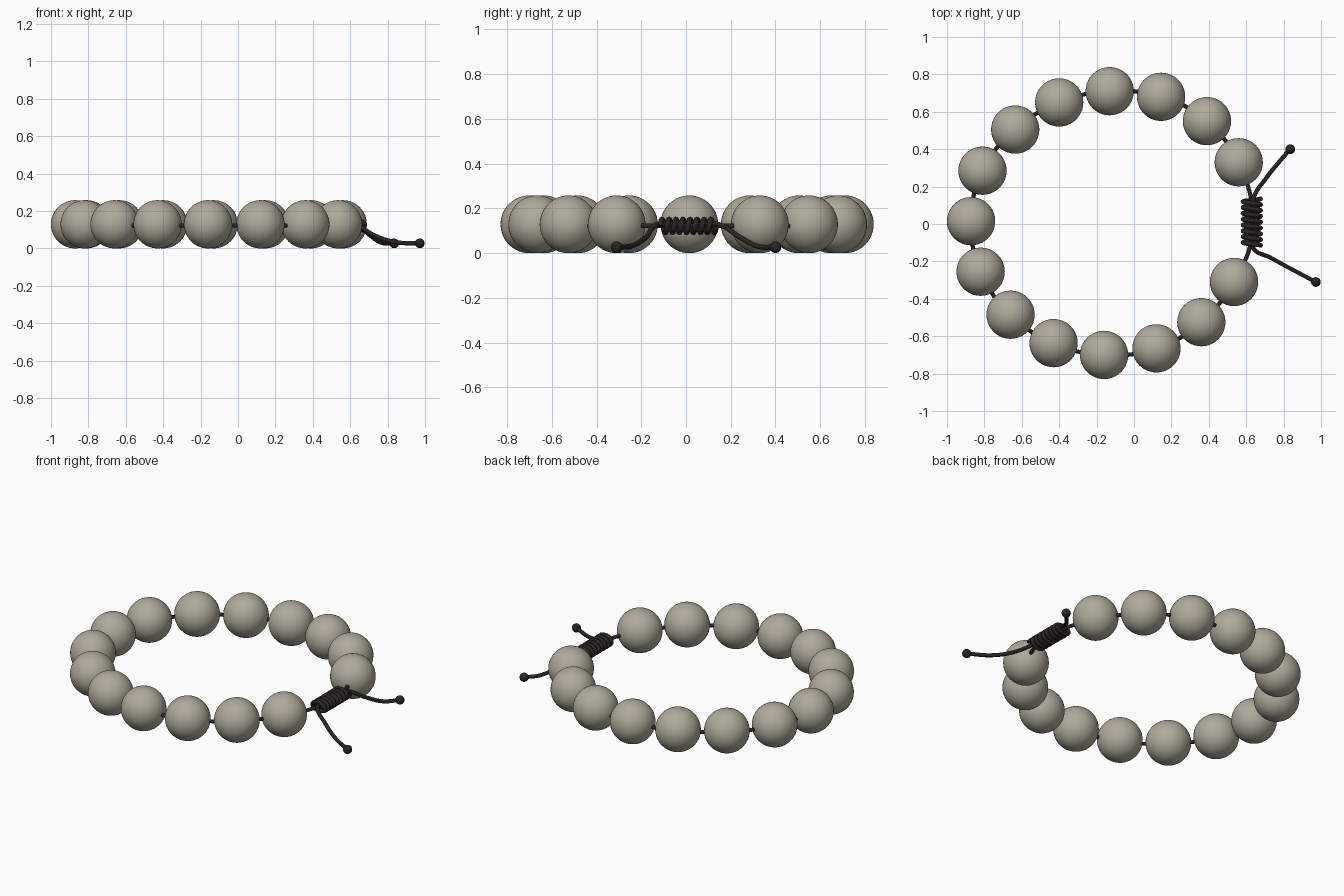
import bpy, math
from mathutils import Vector

if "Cube" in bpy.data.objects:
    bpy.data.objects.remove(bpy.data.objects["Cube"])


def material(name, rgb):
    m = bpy.data.materials.new(name)
    m.diffuse_color = (*rgb, 1)
    m.use_nodes = True
    m.node_tree.nodes["Principled BSDF"].inputs["Base Color"].default_value = m.diffuse_color
    return m


STONE = material("warm grey stone", (0.43, 0.40, 0.325))
CORD = material("dark brown cord", (0.024, 0.018, 0.018))


def ball(name, loc, r, mat, seg=40, rings=24):
    bpy.ops.mesh.primitive_uv_sphere_add(segments=seg, ring_count=rings, radius=r, location=loc)
    o = bpy.context.object
    o.name = name
    o.data.materials.append(mat)
    bpy.ops.object.shade_smooth()
    return o


def cord(name, pts, r, kind='POLY'):
    """Round cord swept along the points, turned into a mesh."""
    c = bpy.data.curves.new(name, 'CURVE')
    c.dimensions = '3D'
    c.bevel_depth = r
    c.bevel_resolution = 3
    c.use_fill_caps = True
    c.resolution_u = 10
    s = c.splines.new(kind)
    if kind == 'BEZIER':
        s.bezier_points.add(len(pts) - 1)
        for b, p in zip(s.bezier_points, pts):
            b.co = p
            b.handle_left_type = b.handle_right_type = 'AUTO'
    else:
        s.points.add(len(pts) - 1)
        for b, p in zip(s.points, pts):
            b.co = (*p, 1)
    o = bpy.data.objects.new(name, c)
    bpy.context.collection.objects.link(o)
    bpy.ops.object.select_all(action='DESELECT')
    o.select_set(True)
    bpy.context.view_layer.objects.active = o
    bpy.ops.object.convert(target='MESH')
    o = bpy.context.object
    o.data.materials.append(CORD)
    bpy.ops.object.shade_smooth_by_angle(angle=math.radians(50))
    return o


# beads, in order around the open loop
R = 0.129
BEADS = [(0.56, 0.33), (0.39, 0.55), (0.145, 0.68), (-0.13, 0.71), (-0.40, 0.65),
         (-0.635, 0.505), (-0.81, 0.285), (-0.871, 0.015), (-0.82, -0.255), (-0.66, -0.485),
         (-0.43, -0.637), (-0.16, -0.70), (0.12, -0.665), (0.36, -0.525), (0.535, -0.31)]
for i, (x, y) in enumerate(BEADS):
    ball(f"bead_{i + 1}", (x, y, R), R, STONE)

# string running through the beads and the knot
Z = 0.122
path = [(0.63, 0.0), (0.628, 0.12), (0.61, 0.2)] + BEADS + [(0.592, -0.2), (0.622, -0.11), (0.63, 0.0)]
cord("bead_string", [(x, y, Z) for x, y in path], 0.011, 'BEZIER')

# wrapped knot: flattened coil around a core
TURNS, N, Y0, Y1 = 8, 24, -0.115, 0.135
coil = []
for k in range(TURNS * N + 1):
    a = 2 * math.pi * k / N
    coil.append((0.63 + 0.047 * math.cos(a), Y0 + (Y1 - Y0) * k / (TURNS * N), Z + 0.029 * math.sin(a)))
cord("knot_coil", coil, 0.0125)

# loose tails with end knots
TAILS = {"upper": [(0.63, 0.06, 0.13), (0.64, 0.14, 0.13), (0.71, 0.25, 0.066), (0.77, 0.325, 0.03), (0.835, 0.40, 0.027)],
         "lower": [(0.63, -0.05, 0.13), (0.635, -0.125, 0.13), (0.73, -0.18, 0.07), (0.84, -0.24, 0.034), (0.972, -0.31, 0.027)]}
for n, pts in TAILS.items():
    cord(f"{n}_tail", pts, 0.0115, 'BEZIER')
    ball(f"{n}_tail_knot", pts[-1], 0.026, CORD, 20, 12)
